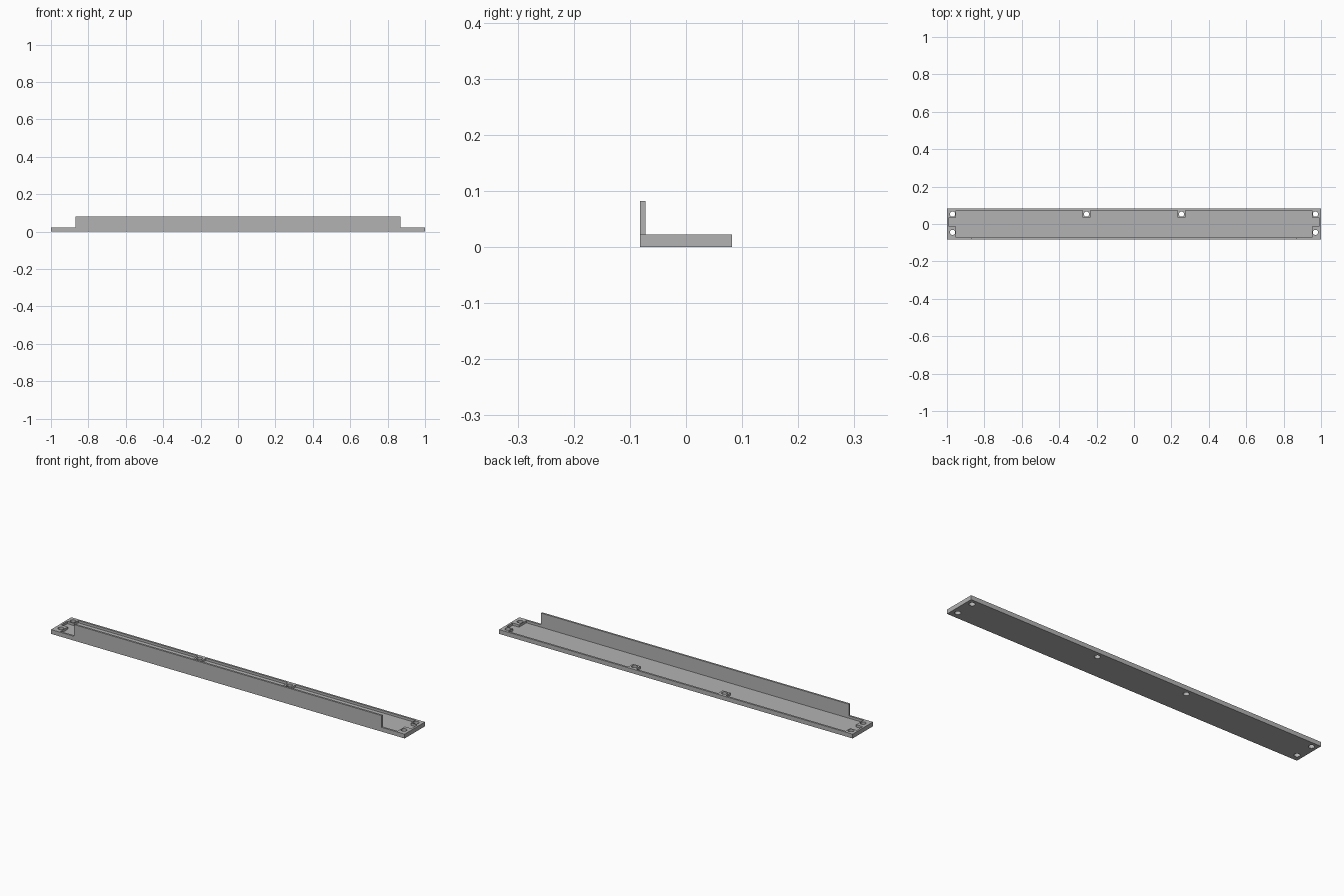
import bpy
import bmesh

cube = bpy.data.objects.get("Cube")
if cube:
    bpy.data.objects.remove(cube, do_unlink=True)

grey = bpy.data.materials.new("plain grey")
grey.use_nodes = True
colour = (0.45, 0.45, 0.45, 1)
grey.diffuse_color = colour
grey.node_tree.nodes["Principled BSDF"].inputs["Base Color"].default_value = colour

HALF_X, HALF_Y = 1.0, 0.082
BASE_TOP, FLOOR, WALL = 0.022, 0.01, 0.01
HOLE_R = 0.014


def prism(name, outline, z0, z1):
    """Extrude a flat outline from z0 up to z1."""
    bm = bmesh.new()
    face = bm.faces.new([bm.verts.new((x, y, z0)) for x, y in outline])
    new = bmesh.ops.extrude_face_region(bm, geom=[face])["geom"]
    bmesh.ops.translate(bm, vec=(0, 0, z1 - z0),
                        verts=[v for v in new if isinstance(v, bmesh.types.BMVert)])
    bmesh.ops.recalc_face_normals(bm, faces=bm.faces)
    mesh = bpy.data.meshes.new(name)
    bm.to_mesh(mesh)
    bm.free()
    mesh.materials.append(grey)
    obj = bpy.data.objects.new(name, mesh)
    bpy.context.collection.objects.link(obj)
    return obj


def box(name, x0, x1, y0, y1, z0, z1):
    return prism(name, [(x0, y0), (x1, y0), (x1, y1), (x0, y1)], z0, z1)


def cut(target, cutter):
    mod = target.modifiers.new("cut", 'BOOLEAN')
    mod.operation = 'DIFFERENCE'
    mod.solver = 'EXACT'
    mod.object = cutter
    bpy.context.view_layer.objects.active = target
    bpy.ops.object.modifier_apply(modifier=mod.name)
    bpy.data.objects.remove(cutter, do_unlink=True)


# Base slab
base = box("base_tray", -HALF_X, HALF_X, -HALF_Y, HALF_Y, 0, BASE_TOP)

# Shallow recess that steps around the corner and back screw tabs
front, back = -HALF_Y + WALL, HALF_Y - WALL
tab_x, tab_front, tab_back = 0.953, -0.013, 0.035
end = HALF_X - WALL
mid_in, mid_out = 0.232, 0.276
right_half = [(tab_x, front), (tab_x, tab_front), (end, tab_front),
              (end, tab_back), (tab_x, tab_back), (tab_x, back),
              (mid_out, back), (mid_out, tab_back),
              (mid_in, tab_back), (mid_in, back)]
left_half = [(-x, y) for x, y in reversed(right_half)]
cut(base, prism("recess_cutter", right_half + left_half, FLOOR, BASE_TOP + 0.05))

# Screw holes through every tab
for side in (-1, 1):
    for x, y in ((0.97, 0.053), (0.97, -0.045), (0.254, 0.053)):
        bpy.ops.mesh.primitive_cylinder_add(vertices=32, radius=HOLE_R, depth=0.2,
                                            location=(side * x, y, 0))
        cut(base, bpy.context.object)

# Upright flange along the front edge
box("front_flange", -0.87, 0.87, -HALF_Y, front, BASE_TOP, 0.082)

# Smooth hole walls, sharp edges everywhere else
bpy.ops.object.select_all(action='DESELECT')
base.select_set(True)
bpy.context.view_layer.objects.active = base
bpy.ops.object.shade_smooth_by_angle()
